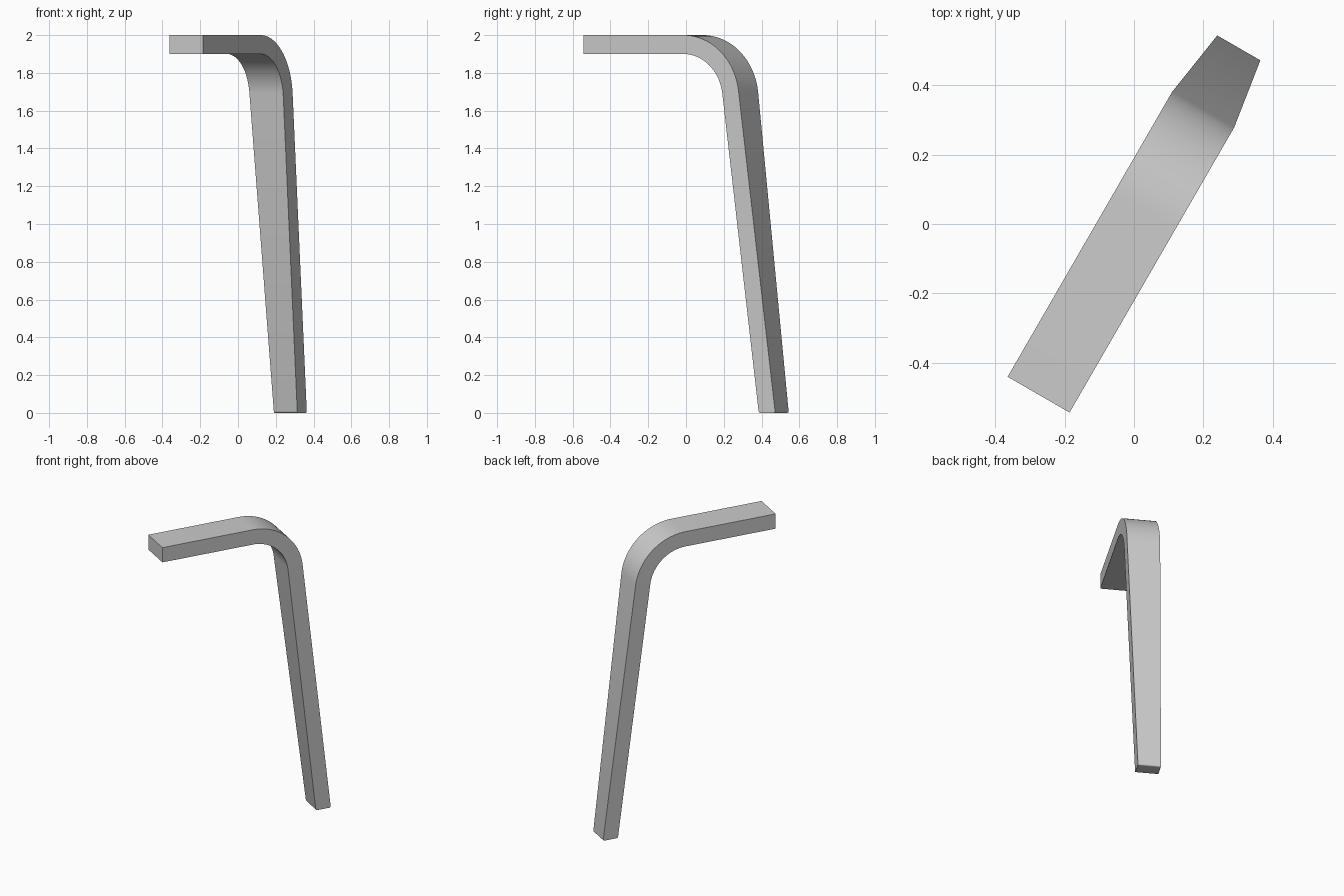
import bpy, bmesh, math
from mathutils import Vector

if "Cube" in bpy.data.objects:
    bpy.data.objects.remove(bpy.data.objects["Cube"])

# Profile plane direction (u) and width direction (v)
ANG = math.radians(60)
U = Vector((math.cos(ANG), math.sin(ANG), 0))
V = Vector((math.sin(ANG), -math.cos(ANG), 0))

TILT = math.radians(6.9)            # lean of the leg from vertical
CU, CZ, R_OUT, R_IN = 0.05, 1.66, 0.34, 0.24
W_TOP, W_FOOT, STEPS = 0.103, 0.0715, 24

# Sections: (outer point, inner point, half width) from arm end to foot
def arc_pt(r, a):
    return (CU + r * math.sin(a), CZ + r * math.cos(a))

def foot_pt(r):
    u, z = arc_pt(r, math.pi / 2 - TILT)
    return (u + z * math.tan(TILT), 0.0)

sections = [((-0.561, 2.0), (-0.561, 1.9), W_TOP)]
for i in range(STEPS + 1):
    a = (math.pi / 2 - TILT) * i / STEPS
    sections.append((arc_pt(R_OUT, a), arc_pt(R_IN, a), W_TOP))
sections.append((foot_pt(R_OUT), foot_pt(R_IN), W_FOOT))

# Loft the sections into a bent bar
bm = bmesh.new()
rings = []
for outer, inner, w in sections:
    rings.append([bm.verts.new(U * p[0] + V * s * w + Vector((0, 0, p[1])))
                  for p, s in ((outer, -1), (outer, 1), (inner, 1), (inner, -1))])
for a, b in zip(rings, rings[1:]):
    for k in range(4):
        n = (k + 1) % 4
        bm.faces.new((a[k], a[n], b[n], b[k]))
bm.faces.new(rings[0])
bm.faces.new(rings[-1])
bmesh.ops.recalc_face_normals(bm, faces=bm.faces)

# Small rounding on the front and back edges of the foot
foot = rings[-1]
edges = [bm.edges.get((foot[0], foot[1])), bm.edges.get((foot[2], foot[3]))]
bmesh.ops.bevel(bm, geom=edges, offset=0.01, offset_type='OFFSET',
                segments=4, profile=0.5, affect='EDGES')

# Centre on x and y
for ax in (0, 1):
    vals = [v.co[ax] for v in bm.verts]
    mid = (min(vals) + max(vals)) / 2
    for v in bm.verts:
        v.co[ax] -= mid

mesh = bpy.data.meshes.new("bent_leg")
bm.to_mesh(mesh)
bm.free()
leg = bpy.data.objects.new("bent_leg", mesh)
bpy.context.collection.objects.link(leg)
bpy.context.view_layer.objects.active = leg
leg.select_set(True)
bpy.ops.object.shade_smooth_by_angle(angle=math.radians(30))
